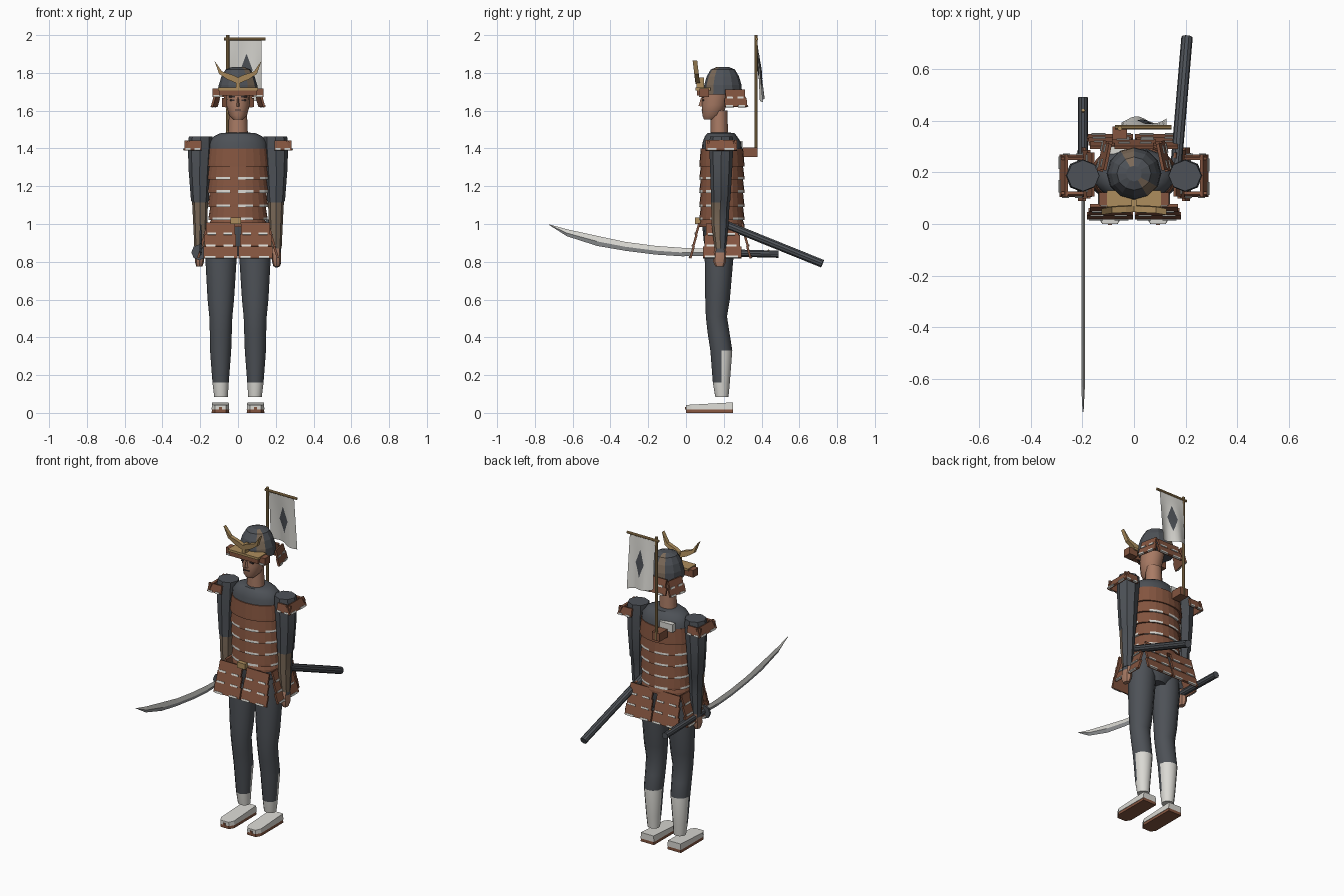
import bpy
import bmesh
from math import sin, cos, pi, radians, atan2
from mathutils import Matrix, Vector

if "Cube" in bpy.data.objects:
    bpy.data.objects.remove(bpy.data.objects["Cube"])

COLOURS = {
    "charcoal cloth": (0.075, 0.083, 0.095), "brown lacquer": (0.23, 0.09, 0.05),
    "off white": (0.70, 0.69, 0.65), "skin": (0.40, 0.20, 0.13),
    "brass": (0.42, 0.27, 0.11), "steel": (0.33, 0.34, 0.35),
    "dull tan": (0.20, 0.145, 0.10), "dark line": (0.04, 0.03, 0.03),
}
MAT = {}
for title, rgb in COLOURS.items():
    m = bpy.data.materials.new(title)
    m.use_nodes = True
    m.diffuse_color = (*rgb, 1)
    m.node_tree.nodes["Principled BSDF"].inputs["Base Color"].default_value = (*rgb, 1)
    MAT[title] = m
CLOTH, BROWN, WHITE, SKIN, BRASS, STEEL, TAN, LINE = COLOURS
CY = 0.185  # body axis


def make(name, verts, faces, mats, index=None, rule=None, smooth=False):
    """Mesh object; faces coloured by a list or by rule(centre, normal)."""
    me = bpy.data.meshes.new(name)
    me.from_pydata([tuple(v) for v in verts], [], faces)
    bm = bmesh.new()
    bm.from_mesh(me)
    bmesh.ops.recalc_face_normals(bm, faces=bm.faces)
    bm.to_mesh(me)
    bm.free()
    ob = bpy.data.objects.new(name, me)
    bpy.context.collection.objects.link(ob)
    for t in mats:
        me.materials.append(MAT[t])
    for p in me.polygons:
        if index:
            p.material_index = index[p.index]
        elif rule:
            p.material_index = int(rule(p.center, p.normal))
    if smooth:
        bpy.context.view_layer.objects.active = ob
        bpy.ops.object.select_all(action='DESELECT')
        ob.select_set(True)
        bpy.ops.object.shade_smooth_by_angle(angle=radians(35))
    return ob


def bridge(name, rings, mats, **kw):
    """Skin a list of equal point rings and cap both ends."""
    n = len(rings[0])
    faces = [(i * n + k, i * n + (k + 1) % n, (i + 1) * n + (k + 1) % n, (i + 1) * n + k)
             for i in range(len(rings) - 1) for k in range(n)]
    faces += [tuple(range(n))[::-1], tuple(range((len(rings) - 1) * n, len(rings) * n))]
    return make(name, [p for r in rings for p in r], faces, mats, **kw)


def loft(name, sections, n, mats, phase=0.0, **kw):
    """Elliptical rings (cx, cy, z, rx, ry) stacked along z."""
    rings = [[(cx + rx * cos(2 * pi * (k + phase) / n), cy + ry * sin(2 * pi * (k + phase) / n), z)
              for k in range(n)] for cx, cy, z, rx, ry in sections]
    return bridge(name, rings, mats, **kw)


def rod(name, a, b, r, mat, n=10):
    a, b = Vector(a), Vector(b)
    q = (b - a).to_track_quat('Z', 'Y')
    rings = [[p + q @ Vector((r * cos(2 * pi * k / n), r * sin(2 * pi * k / n), 0)) for k in range(n)]
             for p in (a, b)]
    return bridge(name, rings, [mat], smooth=True)


def boxes(name, items, mats):
    """Several boxes (matrix, size, material slot) in one mesh."""
    verts, faces, index = [], [], []
    quads = [(0, 1, 3, 2), (4, 6, 7, 5), (0, 4, 5, 1), (2, 3, 7, 6), (0, 2, 6, 4), (1, 5, 7, 3)]
    for mtx, size, slot in items:
        b = len(verts)
        verts += [mtx @ Vector([(c - 0.5) * s for c, s in zip((x, y, z), size)])
                  for x in (0, 1) for y in (0, 1) for z in (0, 1)]
        faces += [tuple(b + i for i in q) for q in quads]
        index += [slot] * 6
    return make(name, verts, faces, mats, index=index)


def box(name, centre, size, mat):
    return boxes(name, [(Matrix.Translation(centre), size, 0)], [mat])


def panel(name, top, yaw, width, rows, row_h, step, tilt, grow=0.0):
    """Overlapping lacquered rows with white lacing; yaw is the outward direction."""
    base = Matrix.Translation(top) @ Matrix.Rotation(radians(yaw), 4, 'Z')
    items = []
    for i in range(rows):
        w = width + grow * i
        m = base @ Matrix.Translation((step * i, 0, -row_h * (i + 0.5))) @ Matrix.Rotation(-radians(tilt), 4, 'Y')
        items.append((m, (0.012, w, row_h * 1.05), 0))
        for u in (-0.3, 0.25):
            lace = Matrix.Translation((0.005, u * w, -row_h * 0.46))
            items.append((m @ lace, (0.009, w * 0.3, 0.011), 1))
    return boxes(name, items, [BROWN, WHITE])


# torso: stepped bands with lacing on some facets, then the cloth collar
levels = [1.40, 1.305, 1.235, 1.165, 1.09, 1.02, 0.985]
bands = []
for i, (hi, lo) in enumerate(zip(levels, levels[1:])):
    r = 0.163 - 0.003 * i
    bands += [(0, 0.19, hi, r - 0.004, 0.112), (0, 0.19, lo + 0.014, r + 0.005, 0.119),
              (0, 0.19, lo, r + 0.006, 0.120)]


def laced(c, nrm):
    near = any(0 < c.z - lo < 0.013 for lo in levels[2:-1])
    return near and int((atan2(c.y - 0.19, c.x) + pi) / (pi / 12)) % 4 != 1


loft("torso_armour", bands, 24, [BROWN, WHITE], rule=laced)
loft("collar", [(0, 0.19, 1.38, 0.160, 0.108), (0, 0.19, 1.43, 0.155, 0.103), (0, CY, 1.465, 0.128, 0.085),
                (0, CY, 1.482, 0.09, 0.07), (0, CY, 1.484, 0.045, 0.04)], 20, [CLOTH], smooth=True)
loft("pelvis", [(0, CY, 1.0, 0.15, 0.10), (0, CY, 0.90, 0.15, 0.09), (0, CY, 0.83, 0.06, 0.06)],
     16, [CLOTH], smooth=True)
box("belt_buckle", (-0.012, 0.062, 1.017), (0.055, 0.03, 0.035), BRASS)
box("back_patch", (-0.07, 0.285, 1.415), (0.09, 0.03, 0.05), WHITE)

# skirt panels
for x, side in ((-0.093, "right"), (0.093, "left")):
    panel(f"front_skirt_{side}", (x, 0.062, 1.005), -90, 0.155, 3, 0.062, 0.015, 16, 0.012)
    panel(f"back_skirt_{side}", (x, 0.305, 1.005), 90, 0.155, 3, 0.062, 0.014, 16, 0.012)
    panel(f"side_skirt_{side}", (x * 1.80, 0.192, 1.0), 0 if x > 0 else 180, 0.17, 3, 0.06, 0.017, 18, 0.018)

for s, side in ((-1, "right"), (1, "left")):
    # leg and wrapped shin
    loft(f"leg_{side}", [(s * 0.09, 0.19, 0.085, 0.036, 0.035), (s * 0.092, 0.187, 0.16, 0.043, 0.045),
                         (s * 0.092, 0.187, 0.33, 0.056, 0.058), (s * 0.091, 0.173, 0.42, 0.058, 0.058),
                         (s * 0.091, 0.161, 0.51, 0.061, 0.056), (s * 0.091, 0.167, 0.60, 0.070, 0.065),
                         (s * 0.090, 0.175, 0.82, 0.083, 0.076), (s * 0.085, 0.18, 0.94, 0.075, 0.075)],
         12, [CLOTH, WHITE], smooth=True,
         rule=lambda c, n: c.z < 0.16 or (c.z < 0.33 and n.y > 0.1))
    # shoe
    outline = [(-0.046, 0.25), (-0.047, 0.03), (-0.03, 0.0), (0.03, 0.0), (0.047, 0.03), (0.046, 0.25)]
    fx = s * 0.093
    for part, z0, z1, slope, mat in (("sole", 0.0, 0.018, 0.0, BROWN), ("shoe", 0.018, 0.042, 0.055, WHITE)):
        bridge(f"{part}_{side}", [[(fx + x, y, z0) for x, y in outline],
                                  [(fx + x * 0.95, y, z1 + slope * y) for x, y in outline]], [mat])
    box(f"toe_strap_{side}", (fx, 0.0, 0.024), (0.014, 0.008, 0.014), BROWN)

    # arm with tan front on the forearm
    loft(f"arm_{side}", [(s * 0.2, 0.182, 0.87, 0.031, 0.030), (s * 0.2, 0.180, 1.0, 0.037, 0.045),
                         (s * 0.201, 0.182, 1.115, 0.042, 0.049), (s * 0.202, 0.184, 1.125, 0.047, 0.051),
                         (s * 0.203, 0.186, 1.28, 0.058, 0.058), (s * 0.2, 0.187, 1.42, 0.066, 0.064),
                         (s * 0.197, 0.187, 1.462, 0.063, 0.060)],
         8, [CLOTH, TAN], smooth=True, rule=lambda c, n: c.z < 1.12 and n.y < -0.3)
    loft(f"hand_{side}", [(s * 0.205, 0.178, 0.775, 0.016, 0.022), (s * 0.204, 0.178, 0.80, 0.024, 0.034),
                          (s * 0.202, 0.18, 0.85, 0.026, 0.034), (s * 0.2, 0.182, 0.88, 0.026, 0.026)],
         8, [SKIN, CLOTH], smooth=True, rule=lambda c, n, s=s: c.z > 0.85 and n.x * s > 0.5)

    # shoulder plates wrap three sides of the cap
    panel(f"shoulder_plate_{side}", (s * 0.272, 0.187, 1.442), 0 if s > 0 else 180, 0.165, 1, 0.053, 0, 22)
    for yy, yaw, label in ((0.115, -90, "front"), (0.258, 90, "back")):
        panel(f"shoulder_{label}_{side}", (s * 0.238, yy, 1.44), yaw, 0.09, 1, 0.048, 0, 12)

    # helmet cheek boxes and neck guard
    box(f"helmet_wing_{side}", (s * 0.105, 0.097, 1.695), (0.06, 0.05, 0.045), BROWN)
    box(f"wing_lacing_{side}", (s * 0.108, 0.071, 1.678), (0.045, 0.006, 0.01), WHITE)
    panel(f"neck_guard_{side}", (s * 0.108, 0.26, 1.71), 12 if s > 0 else 168, 0.105, 2, 0.045, 0.012, 16, 0.015)
panel("neck_guard_back", (0, 0.302, 1.71), 90, 0.15, 2, 0.045, 0.012, 16, 0.02)

# head, face and helmet
loft("neck", [(0, 0.177, 1.46, 0.053, 0.046), (0, 0.175, 1.60, 0.047, 0.044)], 12, [SKIN], smooth=True)
loft("head", [(0, 0.125, 1.552, 0.025, 0.03), (0, 0.140, 1.575, 0.048, 0.055), (0, 0.150, 1.63, 0.062, 0.067),
              (0, 0.165, 1.72, 0.066, 0.08)], 14, [SKIN], smooth=True)
bridge("nose", [[(-0.006, 0.092, 1.67), (0.006, 0.092, 1.67), (0, 0.08, 1.67)],
                [(-0.012, 0.09, 1.62), (0.012, 0.09, 1.62), (0, 0.066, 1.625)]], [SKIN])
for s, side in ((-1, "right"), (1, "left")):
    box(f"eye_{side}", (s * 0.03, 0.092, 1.655), (0.024, 0.009, 0.007), LINE)
    box(f"eyebrow_{side}", (s * 0.031, 0.091, 1.674), (0.032, 0.009, 0.007), LINE)
box("mouth", (0, 0.085, 1.603), (0.034, 0.008, 0.005), LINE)


def wedge(c, n):
    a = (atan2(c.y - 0.195, c.x) * 180 / pi) % 360
    return 90 < a < 120 or 300 < a < 330


loft("helmet_dome", [(0, 0.195, 1.685, 0.106, 0.102), (0, 0.195, 1.735, 0.102, 0.099), (0, 0.195, 1.78, 0.088, 0.086),
                     (0, 0.195, 1.818, 0.066, 0.064), (0, 0.195, 1.832, 0.03, 0.03)], 12, [CLOTH, TAN], rule=wedge)
box("helmet_visor", (0, 0.09, 1.715), (0.21, 0.08, 0.014), BRASS)
box("visor_edge", (0, 0.072, 1.694), (0.20, 0.03, 0.028), BROWN)

# crescent crest, mirrored outline with thickness, leaning forward
lower = [(0, 1.742), (0.055, 1.765), (0.1, 1.795), (0.125, 1.865)]
upper = [(0.085, 1.808), (0.03, 1.79), (0, 1.775)]
half = lower + upper
ring = half + [(-x, z) for x, z in half[::-1] if x]
bridge("helmet_crest", [[(x, 0.062 - (z - 1.742) * 0.12 + t, z) for x, z in ring] for t in (-0.012, 0.012)], [BRASS])
box("crest_mount", (0, 0.075, 1.745), (0.02, 0.04, 0.06), BRASS)

# banner
rod("banner_pole", (-0.055, 0.37, 1.36), (-0.055, 0.37, 2.0), 0.009, BRASS)
rod("banner_crossbar", (-0.073, 0.374, 1.98), (0.145, 0.374, 1.98), 0.008, BRASS)
box("pole_socket", (-0.055, 0.34, 1.38), (0.055, 0.075, 0.05), BROWN)


def drape(x, z):
    t = (1.975 - z) / 0.32
    return 0.376 + 0.028 * t + 0.014 * t * sin(x * 42 + 1.2)


cols, rows = 10, 8
cloth = [(-0.048 + 0.173 * i / cols, 1.975 - (0.30 + 0.03 * i / cols) * j / rows)
         for j in range(rows + 1) for i in range(cols + 1)]
quads = [(a, a + 1, a + cols + 2, a + cols + 1) for j in range(rows)
         for a in range(j * (cols + 1), j * (cols + 1) + cols)]
make("banner_cloth", [(x, drape(x, z), z) for x, z in cloth], quads, [WHITE], smooth=True)
for off, label in ((-0.004, "front"), (0.004, "back")):
    pts = []
    for j in range(9):
        z = 1.9 - 0.17 * j / 8
        w = 0.032 * (1 - abs(j - 4) / 4) + 0.0005
        pts += [(x, drape(x, z) + off, z) for x in (0.045 - w, 0.045, 0.045 + w)]
    make(f"banner_diamond_{label}", pts,
         [(3 * j + k, 3 * j + k + 1, 3 * j + k + 4, 3 * j + k + 3) for j in range(8) for k in (0, 1)], [CLOTH])

# sword held in the right hand, and the scabbard on the left hip
SX = -0.197
spine = [(0.12, 0.832, 0.868), (-0.02, 0.829, 0.874), (-0.16, 0.838, 0.884), (-0.32, 0.858, 0.905),
         (-0.47, 0.884, 0.937), (-0.63, 0.935, 0.972), (-0.728, 0.997, 0.999)]
blade = []
for y, lo, hi in spine:
    mid, w = lo + (hi - lo) * 0.45, 0.007 if hi - lo > 0.01 else 0.002
    blade.append([(SX, y, lo), (SX + w, y, mid), (SX, y, hi), (SX - w, y, mid)])
bridge("sword_blade", blade, [STEEL, WHITE], rule=lambda c, n: n.z > 0.04)
rod("sword_guard", (SX - 0.008, 0.105, 0.85), (SX - 0.008, 0.117, 0.85), 0.042, CLOTH, 8)
rod("sword_grip", (SX, 0.11, 0.85), (SX, 0.49, 0.84), 0.02, CLOTH)
rod("grip_ornament", (SX, 0.425, 0.84), (SX, 0.44, 0.863), 0.007, BRASS, 6)
rod("scabbard", (0.16, 0.19, 1.005), (0.205, 0.722, 0.79), 0.022, CLOTH)
